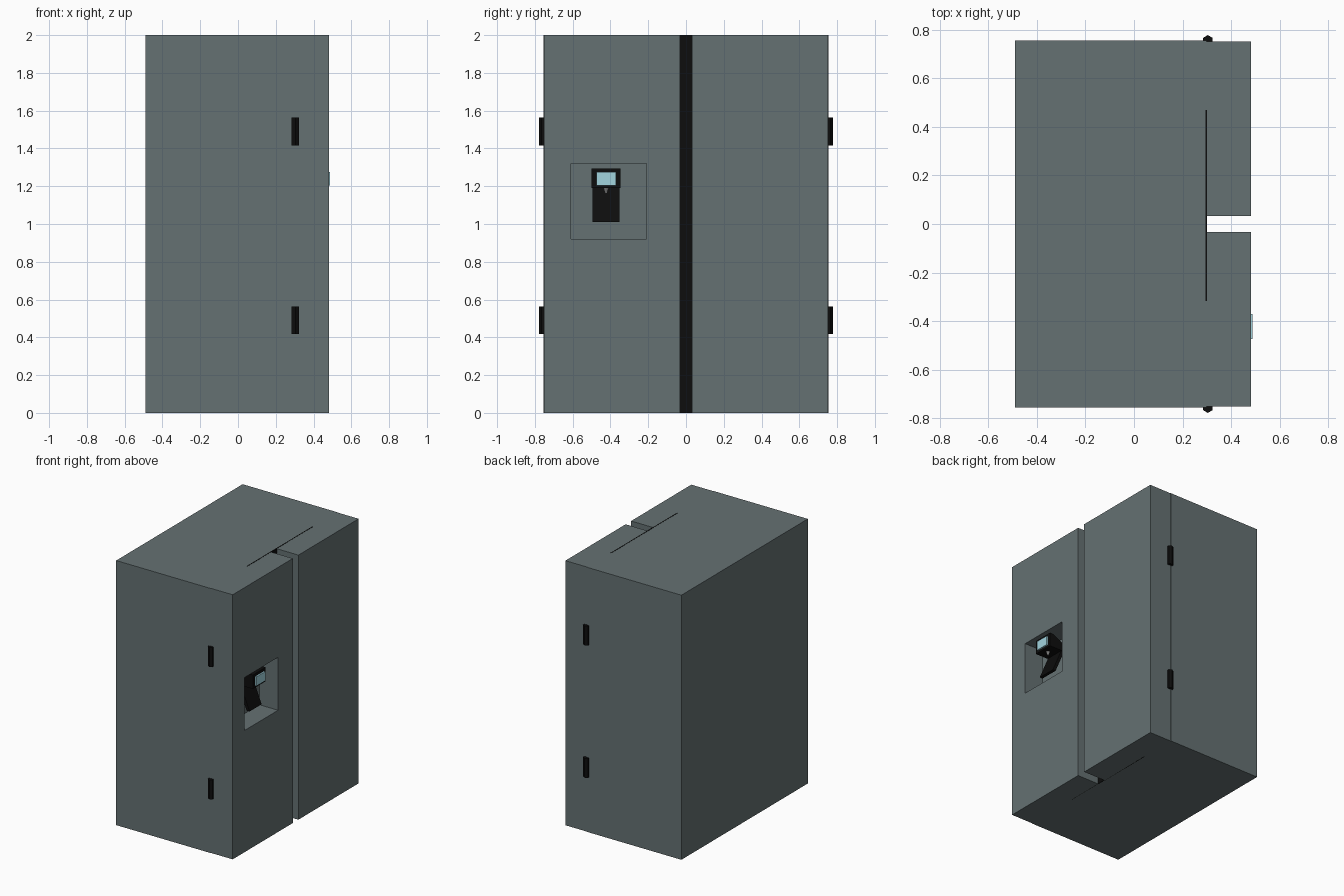
import bpy
import bmesh
import math

if "Cube" in bpy.data.objects:
    bpy.data.objects.remove(bpy.data.objects["Cube"])


def material(name, rgb):
    m = bpy.data.materials.new(name)
    m.diffuse_color = (*rgb, 1)
    m.use_nodes = True
    m.node_tree.nodes["Principled BSDF"].inputs["Base Color"].default_value = m.diffuse_color
    return m


STEEL = material("steel", (0.13, 0.165, 0.17))
BLACK = material("black", (0.004, 0.004, 0.004))
GLASS = material("pale_blue", (0.36, 0.66, 0.74))
METAL = material("spout_grey", (0.2, 0.2, 0.2))


def finish(name, bm, mat):
    bmesh.ops.recalc_face_normals(bm, faces=bm.faces)
    me = bpy.data.meshes.new(name)
    bm.to_mesh(me)
    bm.free()
    me.materials.append(mat)
    ob = bpy.data.objects.new(name, me)
    bpy.context.collection.objects.link(ob)
    return ob


def prism(name, profile, y0, y1, mat):
    """Extrude an x-z profile along y."""
    bm = bmesh.new()
    f = bm.faces.new([bm.verts.new((x, y0, z)) for x, z in profile])
    new = bmesh.ops.extrude_face_region(bm, geom=[f])["geom"]
    bmesh.ops.translate(bm, vec=(0, y1 - y0, 0),
                        verts=[v for v in new if isinstance(v, bmesh.types.BMVert)])
    return finish(name, bm, mat)


def box(name, x, y, z, mat):
    return prism(name, [(x[0], z[0]), (x[1], z[0]), (x[1], z[1]), (x[0], z[1])],
                 y[0], y[1], mat)


def cylinder(name, loc, r1, r2, h, sides, mat, turn=0):
    bpy.ops.mesh.primitive_cone_add(vertices=sides, radius1=r1, radius2=r2, depth=h,
                                    location=loc, rotation=(0, 0, turn))
    ob = bpy.context.object
    ob.name = name
    ob.data.materials.append(mat)
    return ob


# Cabinet and the dark seal strip behind the door gap
box("cabinet", (-0.49, 0.298), (-0.755, 0.755), (0, 2), STEEL)
box("door_seal", (0.294, 0.301), (-0.317, 0.47), (0, 2.001), BLACK)

# Doors
box("plain_door", (0.298, 0.482), (0.033, 0.752), (0, 2), STEEL)
door = box("dispenser_door", (0.298, 0.482), (-0.752, -0.033), (0, 2), STEEL)

# Dispenser recess cut into the door
cutter = box("recess_cutter", (0.325, 0.6), (-0.61, -0.21), (0.92, 1.32), STEEL)
cutter.hide_render = True
cutter.hide_set(True)
cut = door.modifiers.new("recess", "BOOLEAN")
cut.operation = "DIFFERENCE"
cut.solver = "EXACT"
cut.object = cutter

# Dispenser: head, slanted paddle, screen and spout
prism("dispenser_head", [(0.325, 1.19), (0.475, 1.19), (0.475, 1.295), (0.45, 1.295),
                         (0.325, 1.235)], -0.50, -0.347, BLACK)
prism("dispenser_paddle", [(0.34, 1.2), (0.365, 1.2), (0.445, 1.01), (0.42, 1.01)],
      -0.496, -0.352, BLACK)
box("dispenser_screen", (0.47, 0.487), (-0.474, -0.37), (1.205, 1.275), GLASS)
cylinder("dispenser_spout", (0.43, -0.423, 1.177), 0.006, 0.015, 0.03, 12, METAL)

# Hexagonal hinges on both sides
for side in (-1, 1):
    for level, z in (("lower", 0.49), ("upper", 1.49)):
        cylinder(f"{level}_hinge_{'left' if side < 0 else 'right'}",
                 (0.304, side * 0.755, z), 0.0225, 0.0225, 0.147, 6, BLACK, 0)
